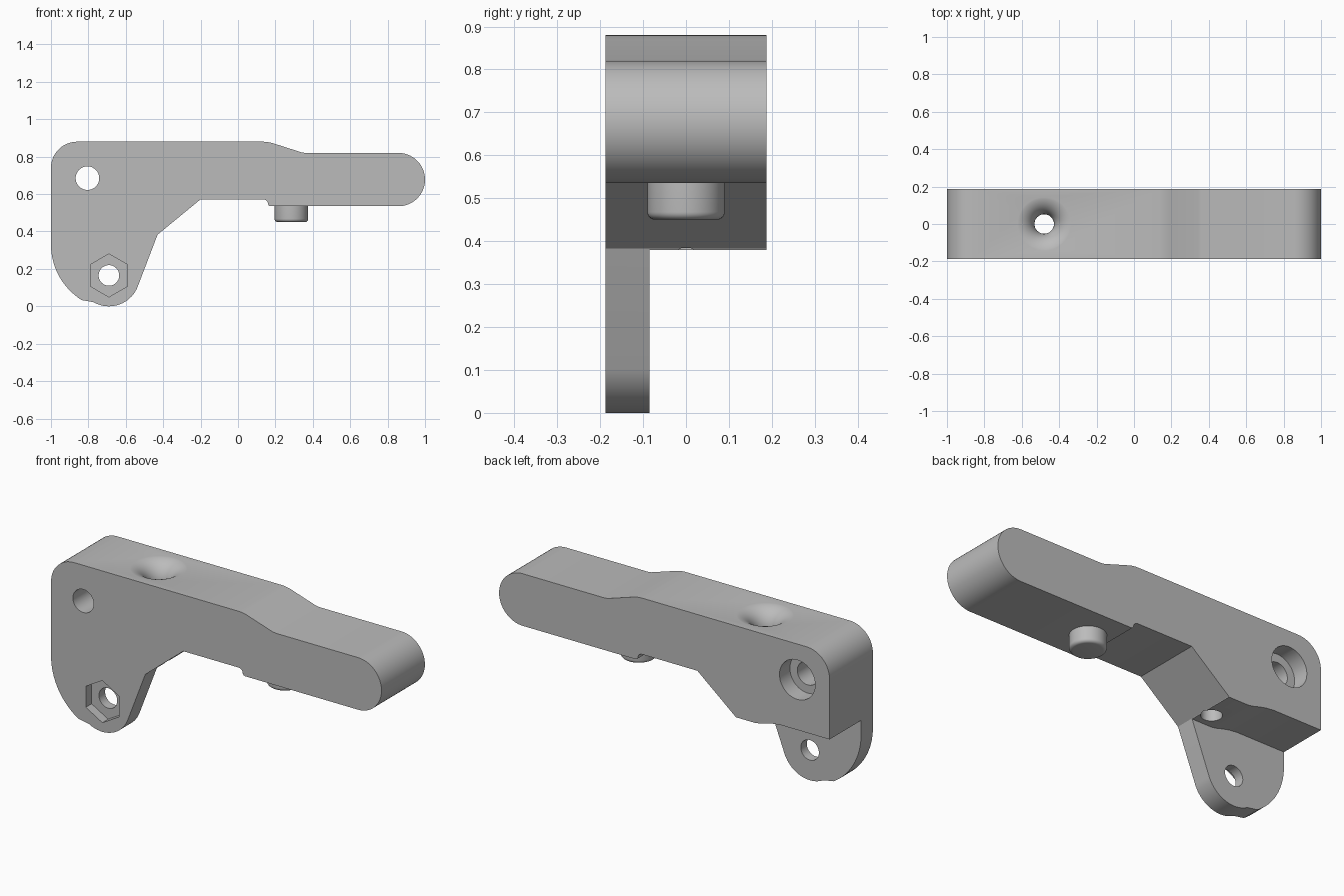
import bpy, bmesh
from math import cos, sin, radians, pi

cube = bpy.data.objects.get("Cube")
if cube:
    bpy.data.objects.remove(cube, do_unlink=True)

grey = bpy.data.materials.new("plain grey")
grey.use_nodes = True
colour = (0.5, 0.5, 0.5, 1)
grey.diffuse_color = colour
grey.node_tree.nodes["Principled BSDF"].inputs["Base Color"].default_value = colour

HALF = 0.1875       # half of the lever's thickness
EAR_BACK = -0.085   # rear face of the thin ear
PIVOT = (-0.69, 0.165)
BOLT = (-0.805, 0.685)


def arc(cx, cz, r, start, end, n=16):
    """Points along an arc, angles in degrees."""
    angles = [radians(start + (end - start) * i / n) for i in range(n + 1)]
    return [(cx + r * cos(a), cz + r * sin(a)) for a in angles]


def ring(centre, r, n=48):
    return arc(*centre, r, 90, 450, n)[:-1]


def finish(name, bm):
    bmesh.ops.recalc_face_normals(bm, faces=bm.faces)
    mesh = bpy.data.meshes.new(name)
    bm.to_mesh(mesh)
    bm.free()
    mesh.materials.append(grey)
    obj = bpy.data.objects.new(name, mesh)
    bpy.context.collection.objects.link(obj)
    return obj


def prism(name, points, y0, y1):
    """Extrude an x-z outline from y0 to y1."""
    bm = bmesh.new()
    face = bm.faces.new([bm.verts.new((x, y0, z)) for x, z in points])
    out = bmesh.ops.extrude_face_region(bm, geom=[face])["geom"]
    bmesh.ops.translate(bm, vec=(0, y1 - y0, 0),
                        verts=[v for v in out if isinstance(v, bmesh.types.BMVert)])
    return finish(name, bm)


def lathe(name, x, profile, steps=64):
    """Turn a radius-height profile around a vertical axis at x."""
    bm = bmesh.new()
    verts = [bm.verts.new((x + r, 0, z)) for r, z in profile]
    edges = [bm.edges.new(pair) for pair in zip(verts, verts[1:])]
    bmesh.ops.spin(bm, geom=verts + edges, cent=(x, 0, 0), axis=(0, 0, 1),
                   angle=2 * pi, steps=steps)
    bmesh.ops.remove_doubles(bm, verts=bm.verts, dist=0.0001)
    return finish(name, bm)


def cut(target, cutter):
    """Subtract the cutter for good and remove it."""
    cutter.hide_render = True
    mod = target.modifiers.new("cut", 'BOOLEAN')
    mod.operation, mod.solver, mod.object = 'DIFFERENCE', 'EXACT', cutter
    bpy.context.view_layer.update()
    graph = bpy.context.evaluated_depsgraph_get()
    mesh = bpy.data.meshes.new_from_object(target.evaluated_get(graph))
    target.modifiers.clear()
    target.data = mesh
    bpy.data.objects.remove(cutter, do_unlink=True)


def smooth(obj):
    bpy.ops.object.select_all(action='DESELECT')
    obj.select_set(True)
    bpy.context.view_layer.objects.active = obj
    bpy.ops.object.shade_smooth_by_angle(angle=radians(28))


# Lever outline, anticlockwise from the ear's lowest point
outline = arc(*PIVOT, 0.165, -90, -22)
outline += [(-0.43, 0.383), (-0.2, 0.572)]
outline += arc(0.135, 0.547, 0.025, 90, 0, 6)
outline += arc(0.175, 0.55, 0.015, 180, 270, 5)
outline += arc(0.8575, 0.6775, 0.1425, -90, 90, 32)
outline += [(0.36, 0.82), (0.34, 0.823)]
outline += arc(0.13, 0.68, 0.2, 72, 90, 6)
outline += arc(-0.86, 0.74, 0.14, 90, 180)
outline += arc(-0.65, 0.33, 0.35, 180, 238)
outline += arc(*PIVOT, 0.165, -120, -90, 8)[:-1]
lever = prism("lever_body", outline, -HALF, HALF)

# Clearance behind the ear
clearance = [(-1.2, -0.2), (-0.3, -0.2), (-0.3, 0.38), (-0.55, 0.38),
             (-0.58, 0.385), (-0.62, 0.396), (-0.66, 0.405), (-0.71, 0.41), (-1.2, 0.41)]
cut(lever, prism("clearance_cutter", clearance, EAR_BACK, 0.5))

# Hinge bolt hole with a counterbore at the back
cut(lever, prism("bolt_cutter", ring(BOLT, 0.063), -0.5, 0.5))
cut(lever, prism("counterbore_cutter", ring(BOLT, 0.108), HALF - 0.09, 0.5))

# Ear pivot hole with a hexagonal nut pocket at the front
cut(lever, prism("pivot_cutter", ring(PIVOT, 0.055), -0.5, 0.5))
cut(lever, prism("nut_cutter", ring(PIVOT, 0.115, 6), -0.5, -HALF + 0.05))

# Cable hole with a flared mouth on top
flare = [(0, 0.2), (0.052, 0.2)] + arc(0.157, 0.776, 0.105, 180, 90, 14)
cut(lever, lathe("cable_cutter", -0.48, flare + [(0.157, 0.95), (0, 0.95)]))
smooth(lever)

# Peg under the handle
peg = [(0, 0.45)] + arc(0.072, 0.468, 0.018, -90, 0, 6) + [(0.09, 0.56), (0, 0.56)]
smooth(lathe("stop_peg", 0.285, peg))
